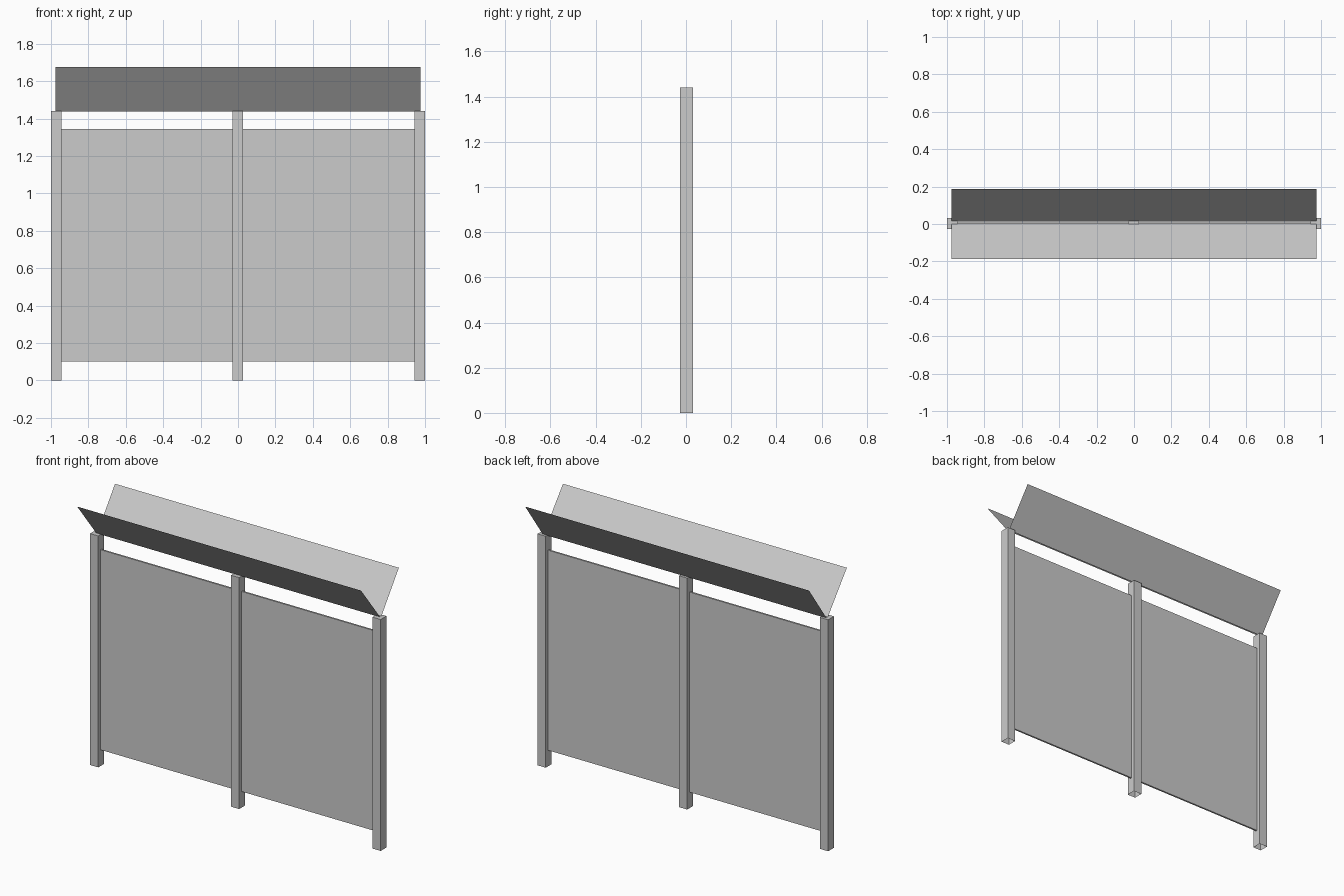
import bpy, bmesh

if "Cube" in bpy.data.objects:
    bpy.data.objects.remove(bpy.data.objects["Cube"])


def mesh_object(name, bm):
    mesh = bpy.data.meshes.new(name)
    bm.to_mesh(mesh)
    bm.free()
    obj = bpy.data.objects.new(name, mesh)
    bpy.context.collection.objects.link(obj)
    return obj


def box(name, x, y, z, open_bottom=False):
    """Box from (min, max) ranges, optionally without its bottom face."""
    bm = bmesh.new()
    bmesh.ops.create_cube(bm, size=1)
    for v in bm.verts:
        v.co = [r[0] if c < 0 else r[1] for c, r in zip(v.co, (x, y, z))]
    if open_bottom:
        low = [f for f in bm.faces if f.normal.z < -0.5]
        bmesh.ops.delete(bm, geom=low, context='FACES_ONLY')
    return mesh_object(name, bm)


def sheet(name, half_x, low, high):
    """Thin sloped sheet running along x between two (y, z) edges."""
    bm = bmesh.new()
    pts = [(-half_x, *low), (half_x, *low), (half_x, *high), (-half_x, *high)]
    bm.faces.new([bm.verts.new(p) for p in pts])
    return mesh_object(name, bm)


# Three square posts, hollow at the foot
for name, cx in (("left_post", -0.972), ("middle_post", -0.002), ("right_post", 0.972)):
    box(name, (cx - 0.028, cx + 0.028), (-0.026, 0.031), (0, 1.44), open_bottom=True)

# Two thin wall panels between the posts
box("left_panel", (-0.945, -0.03), (-0.002, 0.009), (0.1, 1.345))
box("right_panel", (0.026, 0.945), (-0.002, 0.009), (0.1, 1.345))

# V-shaped pair of sloped sheets on top
sheet("front_top_sheet", 0.977, (0.003, 1.437), (-0.186, 1.675))
sheet("back_top_sheet", 0.977, (0.013, 1.437), (0.186, 1.675))
